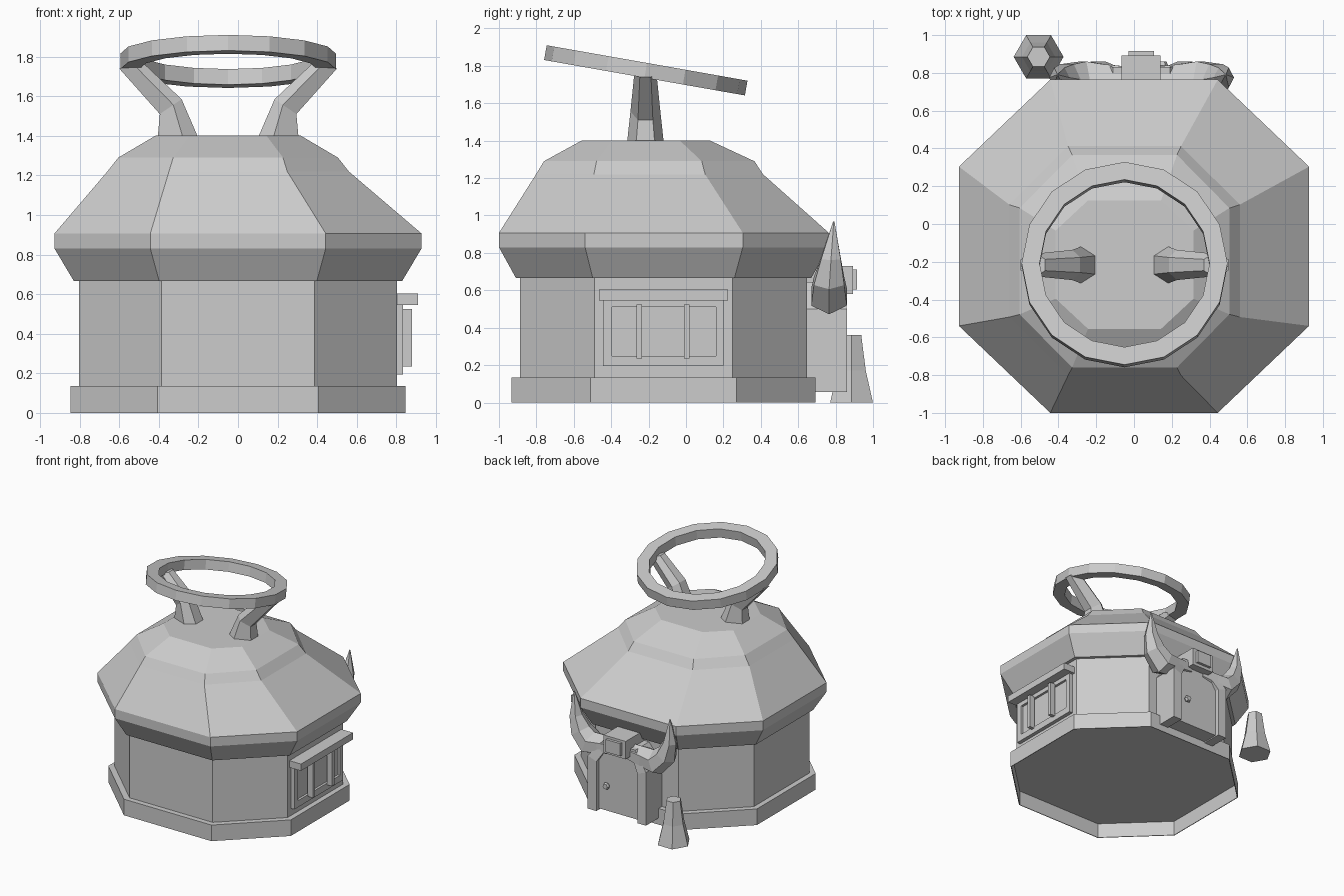
import bpy, bmesh, math
from mathutils import Vector, Matrix

cube = bpy.data.objects.get("Cube")
if cube:
    bpy.data.objects.remove(cube)

GREY = (0.604, 0.604, 0.604, 1)
grey = bpy.data.materials.new("plain_grey")
grey.use_nodes = True
grey.diffuse_color = GREY
grey.node_tree.nodes["Principled BSDF"].inputs["Base Color"].default_value = GREY


def finish(name, bm):
    bmesh.ops.recalc_face_normals(bm, faces=bm.faces)
    mesh = bpy.data.meshes.new(name)
    bm.to_mesh(mesh)
    bm.free()
    mesh.materials.append(grey)
    obj = bpy.data.objects.new(name, mesh)
    bpy.context.collection.objects.link(obj)
    return obj


def loft(name, sections, closed=False):
    """Skin a row of equal cross-sections, capped unless closed into a loop."""
    bm = bmesh.new()
    rows = [[bm.verts.new(p) for p in s] for s in sections]
    pairs = list(zip(rows, rows[1:]))
    if closed:
        pairs.append((rows[-1], rows[0]))
    else:
        bm.faces.new(rows[0])
        bm.faces.new(rows[-1])
    n = len(rows[0])
    for a, b in pairs:
        for i in range(n):
            j = (i + 1) % n
            bm.faces.new((a[i], a[j], b[j], b[i]))
    return finish(name, bm)


def box(name, x, y, z):
    return loft(name, [[(x[0], y[0], h), (x[1], y[0], h), (x[1], y[1], h), (x[0], y[1], h)] for h in z])


def octagon(z, cx, cy, hx, hy, flat):
    fx, fy = hx * flat, hy * flat
    pts = [(fx, -hy), (hx, -fy), (hx, fy), (fx, hy), (-fx, hy), (-hx, fy), (-hx, -fy), (-fx, -hy)]
    return [(cx + x, cy + y, z) for x, y in pts]


# Eight-sided walls on a plinth that is hollow underneath
loft("walls", [octagon(z, 0, -0.12, hx, hy, 0.48) for z, hx, hy in
               [(0.125, 0.841, 0.806), (0, 0.841, 0.806), (0, 0.847, 0.812),
                (0.135, 0.847, 0.812), (0.135, 0.803, 0.767), (0.67, 0.803, 0.767)]])

# Roof leaning to its off-centre top
loft("roof", [octagon(0.667, 0, -0.12, 0.83, 0.79, 0.48),
              octagon(0.83, 0, -0.118, 0.927, 0.882, 0.478),
              octagon(0.907, 0, -0.118, 0.927, 0.882, 0.478),
              octagon(1.22, -0.05, -0.195, 0.61, 0.607, 0.49),
              octagon(1.29, -0.05, -0.197, 0.555, 0.563, 0.5),
              octagon(1.402, -0.05, -0.215, 0.365, 0.34, 0.53)])

# Tilted ring above the roof
tilt = Matrix.Translation((-0.05, -0.215, 1.776)) @ Matrix.Rotation(math.radians(-10), 4, 'X')
ring = []
for i in range(16):
    a = math.tau * i / 16
    ring.append([tilt @ Vector((r * math.cos(a), r * math.sin(a), h))
                 for r, h in [(0.545, -0.04), (0.545, 0.04), (0.45, 0.04), (0.45, -0.04)]])
loft("roof_ring", ring, closed=True)

# Bent struts: outer edge, inner edge and half depth of each hexagonal section
STRUT = [((0.355, 1.40), (0.155, 1.40), 0.097),
         ((0.345, 1.51), (0.235, 1.585), 0.08),
         ((0.55, 1.74), (0.42, 1.76), 0.06)]
for side, label in ((1, "left"), (-1, "right")):
    rows = []
    for (xo, zo), (xi, zi), hy in STRUT:
        row = []
        for t, d in [(0, -0.5), (0.62, -1), (1, -0.5), (1, 0.5), (0.62, 1), (0, 0.5)]:
            row.append((-0.05 + side * (xo + (xi - xo) * t), -0.217 + d * hy, zo + (zi - zo) * t))
        rows.append(row)
    loft(label + "_ring_strut", rows)

# Side window: a frame with a recessed pane, two bars and an awning
window = []
for x, y, z in [(0.78, (-0.445, 0.2), (0.195, 0.56)), (0.835, (-0.445, 0.2), (0.195, 0.56)),
                (0.835, (-0.395, 0.16), (0.25, 0.51)), (0.815, (-0.395, 0.16), (0.25, 0.51))]:
    window.append([(x, y[0], z[0]), (x, y[1], z[0]), (x, y[1], z[1]), (x, y[0], z[1])])
loft("window_frame", window)
box("window_awning", (0.78, 0.91), (-0.465, 0.225), (0.546, 0.603))
for i, y in enumerate((-0.25, 0.005)):
    box(f"window_bar_{i + 1}", (0.833, 0.88), (y - 0.015, y + 0.015), (0.235, 0.525))

# Back door in a chamfered frame whose lintel sits behind the horns
DX = 0.04
outer = [(-0.27, 0.055), (-0.27, 0.5), (-0.15, 0.645), (0.15, 0.645), (0.27, 0.5), (0.27, 0.055)]
inner = [(-0.19, 0.055), (-0.19, 0.47), (-0.12, 0.58), (0.12, 0.58), (0.19, 0.47), (0.19, 0.055)]
front = [0.86, 0.86, 0.83, 0.83, 0.86, 0.86]
loft("door_frame", [[(DX + a, 0.62, b), (DX + a, y, b), (DX + c, y, d), (DX + c, 0.62, d)]
                    for (a, b), (c, d), y in zip(outer, inner, front)])
loft("door", [[(DX + x, y, z + 0.01) for x, z in inner] for y in (0.62, 0.825)])
loft("door_knob", [[(0.15 + r * math.cos(k * math.tau / 6), y, 0.28 + r * math.sin(k * math.tau / 6))
                    for k in range(6)] for y, r in [(0.82, 0.015), (0.84, 0.03), (0.86, 0.022)]])
box("door_lamp", (-0.065, 0.14), (0.62, 0.892), (0.58, 0.73))
box("door_lamp_plate", (-0.03, 0.105), (0.87, 0.915), (0.605, 0.71))

# Horns beside the door: offset, depth, height, radius along the curve
HORN = [(0.06, 0.765, 0.59, 0.07), (0.2, 0.765, 0.575, 0.085), (0.31, 0.765, 0.565, 0.1),
        (0.395, 0.765, 0.65, 0.085), (0.435, 0.775, 0.77, 0.055), (0.445, 0.79, 0.968, 0.004)]
for side, label in ((1, "left"), (-1, "right")):
    rows = []
    for i, (x, y, z, r) in enumerate(HORN):
        p, q = HORN[max(i - 1, 0)], HORN[min(i + 1, len(HORN) - 1)]
        along = Vector((q[0] - p[0], 0, q[2] - p[2])).normalized()
        across = Vector((along.z, 0, -along.x))
        row = []
        for k in range(6):
            a = math.tau * k / 6
            v = Vector((x, y, z)) + across * r * math.cos(a) + Vector((0, r * math.sin(a) * 1.1, 0))
            row.append((DX + side * v.x, v.y, v.z))
        rows.append(row)
    loft(label + "_door_horn", rows)

# Tapered bollard standing by the door
loft("bollard", [[(-0.505 + r * math.cos(k * math.tau / 6), 0.885 + r * math.sin(k * math.tau / 6), z)
                  for k in range(6)] for z, r in [(0, 0.132), (0.17, 0.088), (0.36, 0.06)]])
